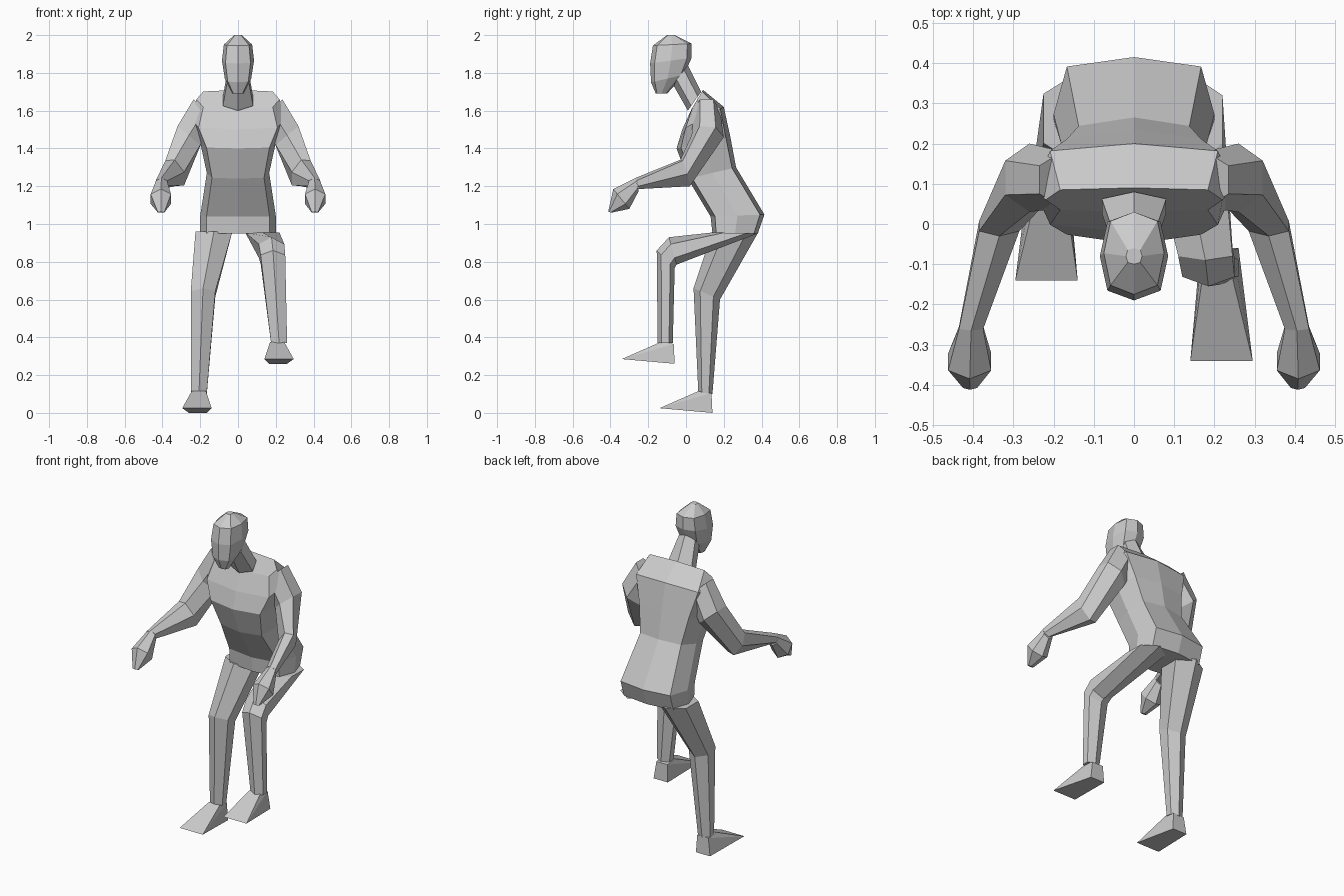
import bpy
import bmesh
from math import sin, cos, pi
from mathutils import Vector

default_cube = bpy.data.objects.get("Cube")
if default_cube:
    bpy.data.objects.remove(default_cube, do_unlink=True)

grey = bpy.data.materials.new("plain grey")
grey.use_nodes = True
grey.diffuse_color = (0.6, 0.6, 0.6, 1)
grey.node_tree.nodes["Principled BSDF"].inputs["Base Color"].default_value = grey.diffuse_color


def finish(name, mesh_data, side):
    """Mirror to the requested side, orient the faces and link the object."""
    for vert in mesh_data.verts:
        vert.co.x *= side
    bmesh.ops.recalc_face_normals(mesh_data, faces=mesh_data.faces)
    mesh = bpy.data.meshes.new(name)
    mesh_data.to_mesh(mesh)
    mesh_data.free()
    mesh.materials.append(grey)
    part = bpy.data.objects.new(name, mesh)
    bpy.context.scene.collection.objects.link(part)
    return part


def ring_points(inner, outer, front, back, tilt, sides, square):
    """Cross-section spanning inner..outer in x and front..back in (y, z)."""
    front, back = Vector((0, *front)), Vector((0, *back))
    middle, reach = (front + back) / 2, (front - back) / 2
    widest = max(sin(2 * pi * i / sides) for i in range(sides))
    points = []
    for i in range(sides):
        angle = 2 * pi * i / sides
        along, across = cos(angle), sin(angle) / widest
        if abs(along) > 0.01 and abs(across) > 0.01 and abs(across) < 0.99:
            along, across = along * square, across * square
        point = middle + reach * along
        point.x = (inner + outer) / 2 + across * (outer - inner) / 2
        point.z += across * tilt / 2
        points.append(point)
    return points


def loft(name, sections, sides=6, square=1.0, side=1):
    """Skin a chain of sections (inner, outer, front, back, optional tilt)."""
    bm = bmesh.new()
    rings = []
    for inner, outer, front, back, *tilt in sections:
        points = ring_points(inner, outer, front, back, sum(tilt), sides, square)
        rings.append([bm.verts.new(p) for p in points])
    for low, high in zip(rings, rings[1:]):
        for i in range(sides):
            j = (i + 1) % sides
            bm.faces.new((low[i], low[j], high[j], high[i]))
    bm.faces.new(rings[0])
    bm.faces.new(rings[-1])
    return finish(name, bm, side)


def centred(*sections):
    """Sections given by half width, for parts on the centre line."""
    return [(-half, half, front, back) for half, front, back in sections]


def foot(name, ankle_y, base_z, side):
    """Wedge from a narrow heel to a wide flat toe."""
    bm = bmesh.new()
    profile = [  # inner, outer, y from ankle, z from base
        (0.17, 0.245, -0.035, 0.115),
        (0.17, 0.245, 0.035, 0.105),
        (0.165, 0.26, 0.04, 0.0),
        (0.14, 0.295, -0.24, 0.025),
    ]
    for inner, outer, y, z in profile:
        for x in (inner, outer):
            bm.verts.new((x, ankle_y + y, base_z + z))
    bmesh.ops.convex_hull(bm, input=bm.verts)
    return finish(name, bm, side)


# Torso, from the seat up to the shoulder line
loft("torso", centred(
    (0.2, (0.14, 0.95), (0.38, 0.95)),
    (0.2, (0.13, 1.04), (0.415, 1.05)),
    (0.165, (0.01, 1.24), (0.265, 1.3)),
    (0.2, (-0.05, 1.4), (0.235, 1.46)),
    (0.25, (-0.02, 1.5), (0.2, 1.62)),
    (0.22, (0.03, 1.61), (0.09, 1.71)),
), sides=8, square=1.18)

# Neck and head
loft("neck", centred(
    (0.08, (0.01, 1.6), (0.08, 1.7)),
    (0.055, (-0.07, 1.74), (0.01, 1.84)),
))
loft("head", centred(
    (0.03, (-0.16, 1.69), (-0.1, 1.69)),
    (0.07, (-0.185, 1.75), (-0.01, 1.79)),
    (0.085, (-0.19, 1.85), (0.03, 1.88)),
    (0.075, (-0.175, 1.945), (0.03, 1.955)),
    (0.02, (-0.1, 2.0), (-0.06, 2.0)),
), sides=8, square=1.1)

# Arms with hands, mirrored
for label, side in (("left", 1), ("right", -1)):
    loft(label + "_arm", [
        (0.12, 0.235, (0.04, 1.6), (0.18, 1.6), 0.12),
        (0.2, 0.32, (0.03, 1.47), (0.2, 1.46), 0.1),
        (0.285, 0.385, (-0.03, 1.34), (0.02, 1.2), 0.06),
        (0.375, 0.435, (-0.265, 1.245), (-0.25, 1.185)),
    ], side=side)
    loft(label + "_hand", [
        (0.375, 0.435, (-0.265, 1.245), (-0.25, 1.175)),
        (0.355, 0.462, (-0.385, 1.185), (-0.3, 1.08)),
        (0.39, 0.425, (-0.412, 1.065), (-0.395, 1.06)),
    ], side=side)

# Standing right leg
loft("right_leg", [
    (0.03, 0.225, (0.14, 0.96), (0.385, 0.96)),
    (0.12, 0.25, (0.04, 0.66), (0.18, 0.6)),
    (0.165, 0.248, (0.065, 0.11), (0.14, 0.1)),
], side=-1)
foot("right_foot", 0.1, 0.0, -1)

# Raised left leg, bent at the knee
loft("left_leg", [
    (0.04, 0.22, (0.14, 0.955), (0.38, 0.95)),
    (0.11, 0.245, (-0.09, 0.93), (-0.05, 0.785)),
    (0.12, 0.25, (-0.155, 0.86), (-0.06, 0.765)),
    (0.175, 0.26, (-0.15, 0.37), (-0.07, 0.37)),
])
foot("left_foot", -0.1, 0.26, 1)
